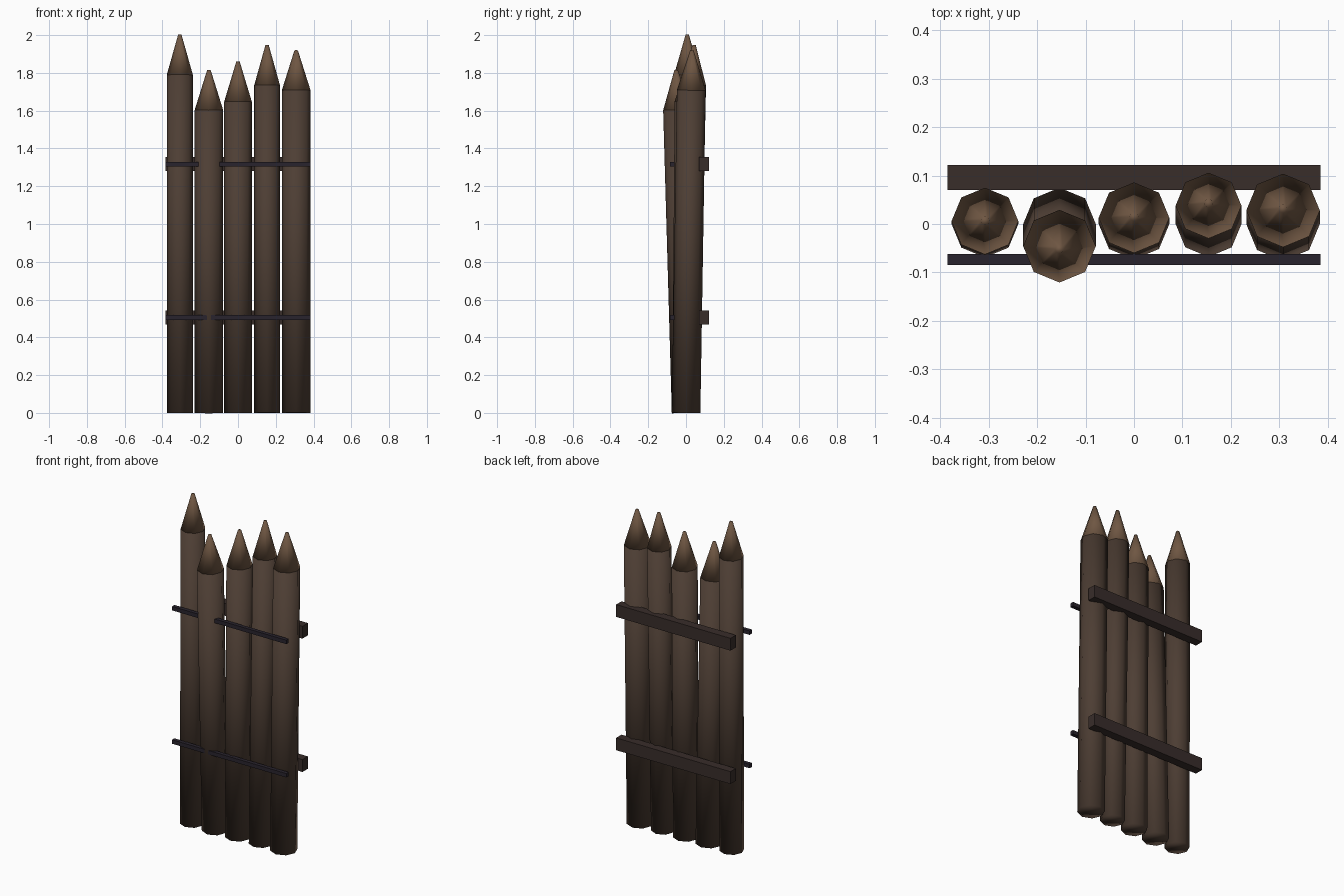
import bpy
from math import atan2
from mathutils import Matrix

if "Cube" in bpy.data.objects:
    bpy.data.objects.remove(bpy.data.objects["Cube"])


def material(name, rgb):
    m = bpy.data.materials.new(name)
    m.diffuse_color = (*rgb, 1)
    m.use_nodes = True
    m.node_tree.nodes["Principled BSDF"].inputs["Base Color"].default_value = m.diffuse_color
    return m


BARK = material("bark", (0.075, 0.048, 0.034))
CUT_WOOD = material("cut_wood", (0.16, 0.095, 0.056))
RAIL_WOOD = material("rail_wood", (0.04, 0.026, 0.023))
IRON = material("iron", (0.022, 0.017, 0.026))


def round_part(name, r1, r2, z0, z1, place, mat):
    """Eight-sided post section, corners on the axes, smooth shaded."""
    bpy.ops.mesh.primitive_cone_add(vertices=8, radius1=r1, radius2=r2, depth=z1 - z0)
    ob = bpy.context.object
    ob.name = name
    ob.data.transform(Matrix.Translation((0, 0, (z0 + z1) / 2)))
    ob.matrix_world = place
    ob.data.materials.append(mat)
    bpy.ops.object.shade_smooth()


def bar(name, y0, y1, z, height, mat):
    bpy.ops.mesh.primitive_cube_add(size=1, location=(0, (y0 + y1) / 2, z))
    ob = bpy.context.object
    ob.name = name
    ob.scale = (0.77, y1 - y0, height)
    ob.data.materials.append(mat)


# Sharpened posts: x, radius, shoulder height, lean in y at the shoulder
posts = [
    (-0.308, 0.069, 1.79, 0.006),
    (-0.154, 0.075, 1.605, -0.046),
    (0.0, 0.073, 1.648, 0.013),
    (0.154, 0.068, 1.735, 0.038),
    (0.308, 0.076, 1.708, 0.028),
]
for i, (x, r, h, lean) in enumerate(posts, 1):
    place = Matrix.Translation((x, 0, 0)) @ Matrix.Rotation(-atan2(lean, h), 4, 'X')
    round_part(f"post_{i}", r, r, 0, h, place, BARK)
    round_part(f"post_point_{i}", r, 0.009, h, h + 0.212, place, CUT_WOOD)

# Cross rails behind and thin iron straps in front
for level, z in (("lower", 0.505), ("upper", 1.317)):
    bar(f"{level}_back_rail", 0.07, 0.122, z, 0.075, RAIL_WOOD)
    bar(f"{level}_front_strap", -0.085, -0.062, z, 0.024, IRON)
